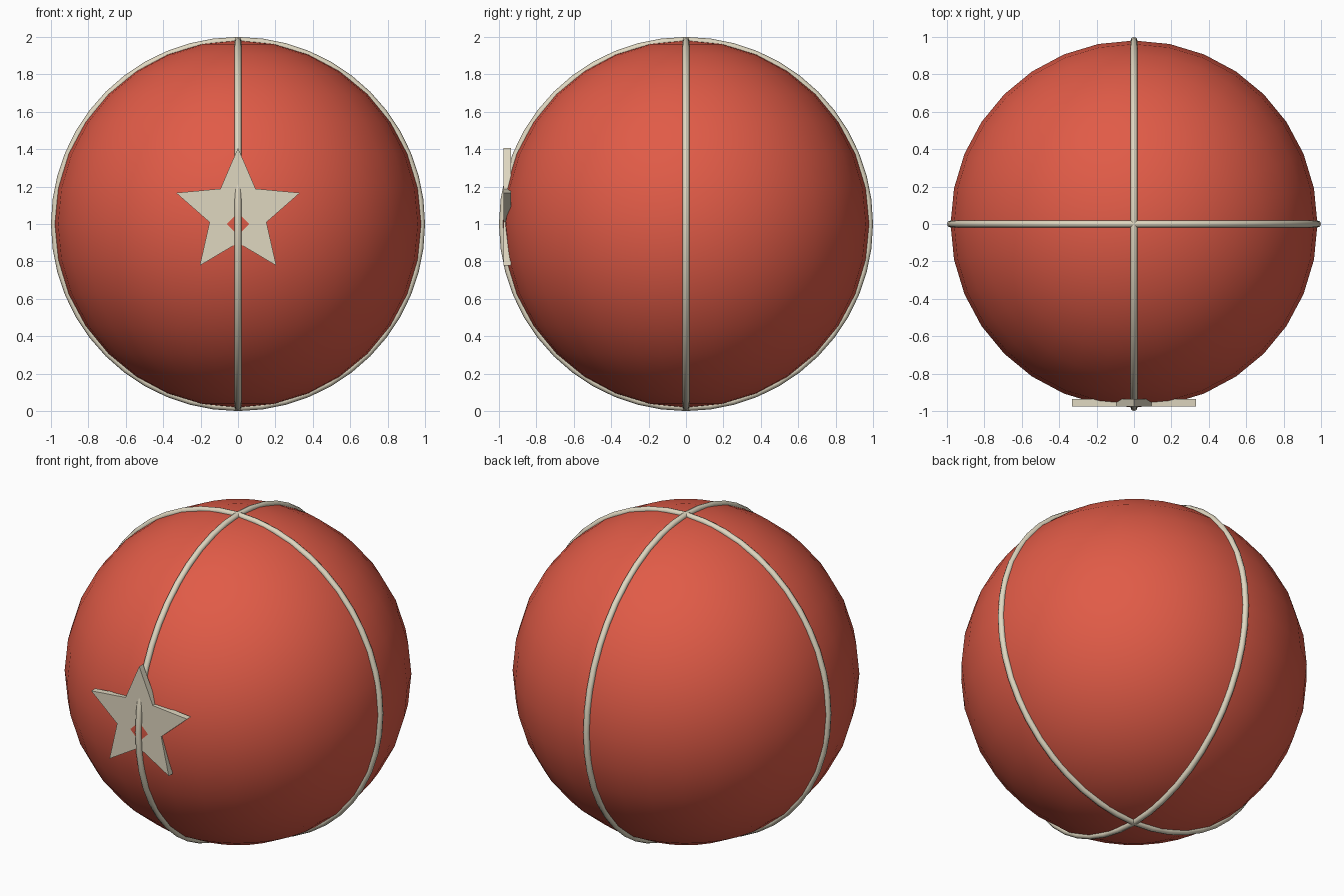
import bpy, bmesh, math

if "Cube" in bpy.data.objects:
    bpy.data.objects.remove(bpy.data.objects["Cube"])

R_BALL, R_CORD = 0.981, 0.019
CENTRE = (0, 0, 1)


def material(name, rgb):
    m = bpy.data.materials.new(name)
    m.diffuse_color = (*rgb, 1)
    m.use_nodes = True
    m.node_tree.nodes["Principled BSDF"].inputs["Base Color"].default_value = m.diffuse_color
    return m


red = material("ball red", (0.75, 0.105, 0.063))
cream = material("cream", (0.74, 0.68, 0.53))


def finish(name, mat, smooth=True):
    ob = bpy.context.object
    ob.name = name
    ob.data.materials.append(mat)
    if smooth:
        bpy.ops.object.shade_smooth()
    return ob


# ball
bpy.ops.mesh.primitive_uv_sphere_add(segments=32, ring_count=16, radius=R_BALL, location=CENTRE)
finish("ball", red)

# two upright seam rings crossing at the poles
for name, rot in (("side_seam", (math.pi / 2, 0, 0)), ("front_seam", (0, math.pi / 2, 0))):
    bpy.ops.mesh.primitive_torus_add(major_segments=48, minor_segments=8, major_radius=R_BALL,
                                     minor_radius=R_CORD, location=CENTRE, rotation=rot)
    finish(name, cream)

# flat five-pointed star plate on the front
R_OUT, R_IN, Z_STAR, Y_FRONT, DEPTH = 0.348, 0.16, 1.059, -0.975, 0.039
bm = bmesh.new()
verts = []
for i in range(10):
    a, r = i * math.pi / 5, (R_IN if i % 2 else R_OUT)
    verts.append(bm.verts.new((r * math.sin(a), Y_FRONT, Z_STAR + r * math.cos(a))))
face = bm.faces.new(verts)
ext = bmesh.ops.extrude_face_region(bm, geom=[face], use_keep_orig=True)
bmesh.ops.translate(bm, vec=(0, DEPTH, 0),
                    verts=[g for g in ext["geom"] if isinstance(g, bmesh.types.BMVert)])
bmesh.ops.recalc_face_normals(bm, faces=bm.faces)
mesh = bpy.data.meshes.new("star")
bm.to_mesh(mesh)
bm.free()
star = bpy.data.objects.new("star", mesh)
star.data.materials.append(cream)
bpy.context.collection.objects.link(star)
